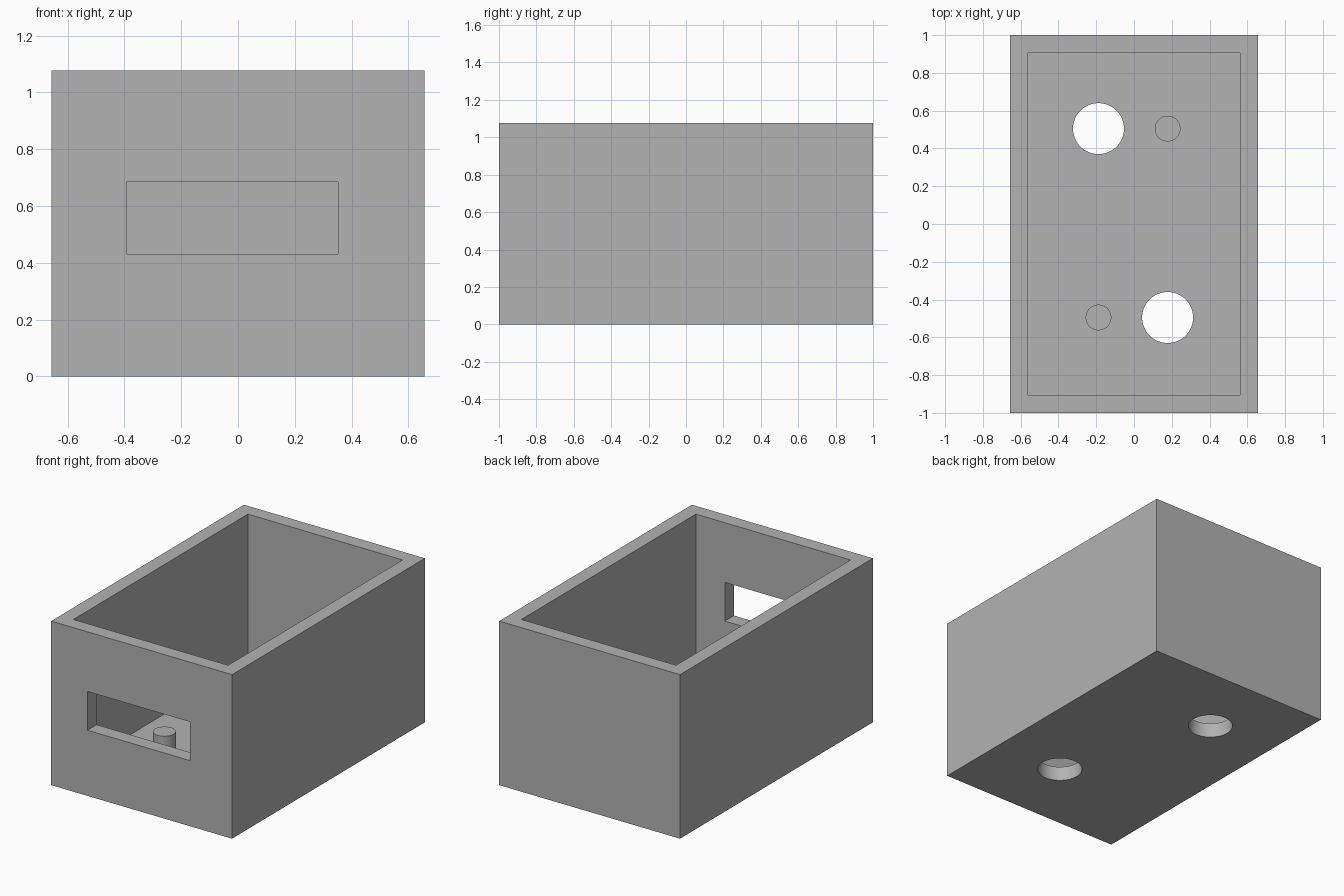
import bpy

default = bpy.data.objects.get("Cube")
if default:
    bpy.data.objects.remove(default, do_unlink=True)

HALF_X, HALF_Y, HEIGHT, WALL = 0.657, 1.0, 1.077, 0.095
POST_TOP = 0.285
LEFT_X, RIGHT_X, BACK_Y, FRONT_Y = 0.178, -0.188, 0.505, -0.495

grey = bpy.data.materials.new("plain grey")
grey.use_nodes = True
grey.diffuse_color = (0.45, 0.45, 0.45, 1)
grey.node_tree.nodes["Principled BSDF"].inputs["Base Color"].default_value = grey.diffuse_color


def box(name, low, high):
    centre = [(a + b) / 2 for a, b in zip(low, high)]
    bpy.ops.mesh.primitive_cube_add(size=1, location=centre)
    obj = bpy.context.object
    obj.name = name
    obj.scale = [b - a for a, b in zip(low, high)]
    bpy.ops.object.transform_apply(location=True, rotation=True, scale=True)
    obj.data.materials.append(grey)
    return obj


def cylinder(name, x, y, radius, bottom, top):
    bpy.ops.mesh.primitive_cylinder_add(vertices=64, radius=radius, depth=top - bottom,
                                        location=(x, y, (bottom + top) / 2))
    obj = bpy.context.object
    obj.name = name
    obj.data.materials.append(grey)
    bpy.ops.object.shade_smooth_by_angle()
    return obj


def cut(target, cutter):
    mod = target.modifiers.new("cut", "BOOLEAN")
    mod.operation = "DIFFERENCE"
    mod.solver = "EXACT"
    mod.object = cutter
    bpy.context.view_layer.objects.active = target
    bpy.ops.object.modifier_apply(modifier=mod.name)
    bpy.data.objects.remove(cutter, do_unlink=True)


# Open box with an even wall and floor thickness
case = box("open_case", (-HALF_X, -HALF_Y, 0), (HALF_X, HALF_Y, HEIGHT))
cut(case, box("cavity_cutter", (WALL - HALF_X, WALL - HALF_Y, WALL),
              (HALF_X - WALL, HALF_Y - WALL, HEIGHT + 0.2)))

# Slot through the front wall
cut(case, box("slot_cutter", (-0.393, -HALF_Y - 0.1, 0.431),
              (0.352, -HALF_Y + WALL + 0.1, 0.685)))

# Round holes through the floor, on one diagonal
for x, y in ((RIGHT_X, BACK_Y), (LEFT_X, FRONT_Y)):
    cut(case, cylinder("hole_cutter", x, y, 0.135, -0.1, WALL + 0.1))
bpy.ops.object.select_all(action="DESELECT")
case.select_set(True)
bpy.context.view_layer.objects.active = case
bpy.ops.object.shade_smooth_by_angle()

# Posts standing on the floor, on the other diagonal
cylinder("back_post", LEFT_X, BACK_Y, 0.068, WALL - 0.01, POST_TOP)
cylinder("front_post", RIGHT_X, FRONT_Y, 0.068, WALL - 0.01, POST_TOP)
